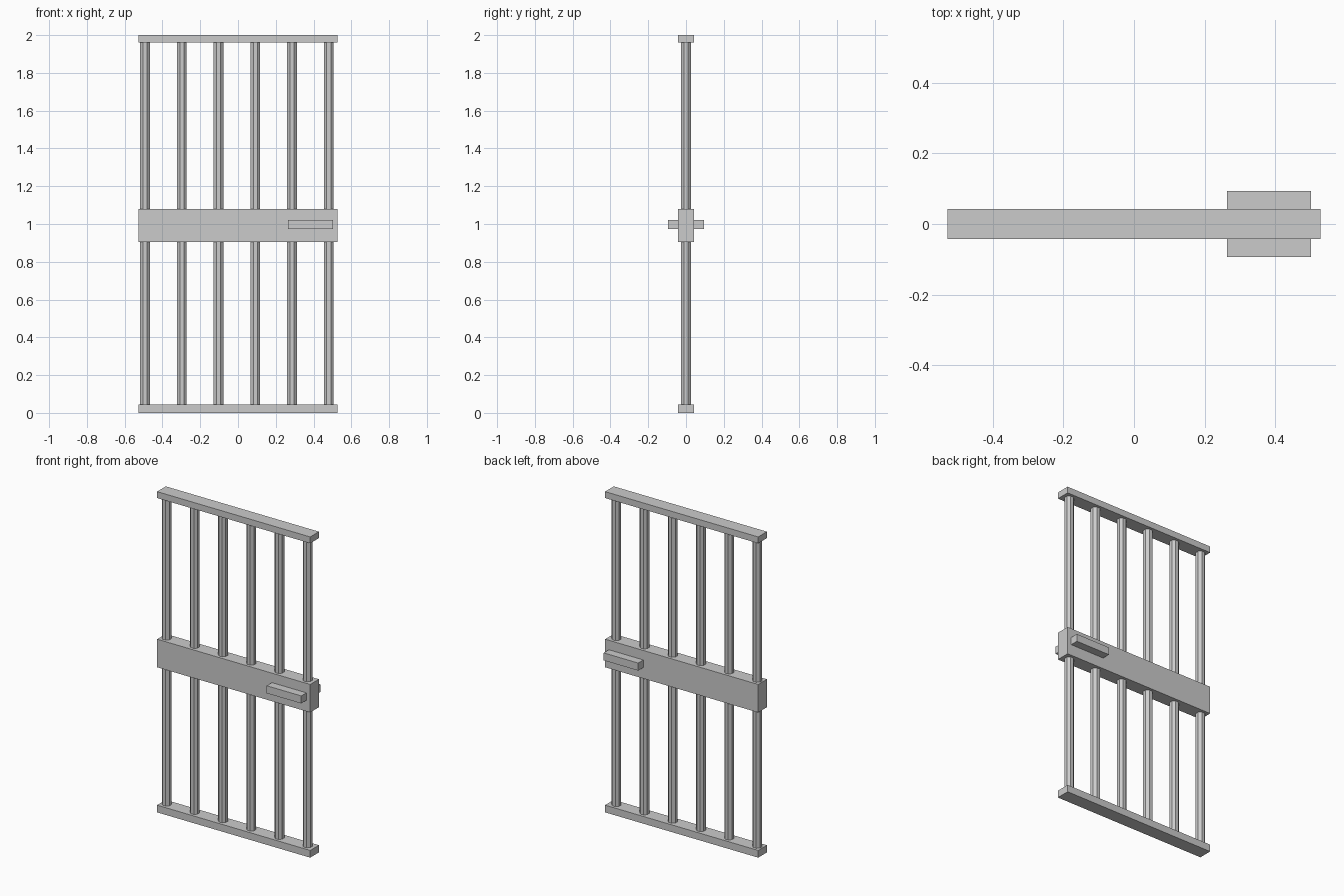
import bpy
import math

if "Cube" in bpy.data.objects:
    bpy.data.objects.remove(bpy.data.objects["Cube"])


def box(name, x0, x1, y0, y1, z0, z1):
    bpy.ops.mesh.primitive_cube_add(
        size=1, location=((x0 + x1) / 2, (y0 + y1) / 2, (z0 + z1) / 2))
    ob = bpy.context.object
    ob.name = name
    ob.scale = (x1 - x0, y1 - y0, z1 - z0)
    bpy.ops.object.transform_apply(location=False, rotation=False, scale=True)
    return ob


HALF_W, HALF_D = 0.528, 0.043

# Horizontal rails and lock band
box("bottom_rail", -HALF_W, HALF_W, -HALF_D, HALF_D, 0, 0.045)
box("top_rail", -HALF_W, HALF_W, -HALF_D, HALF_D, 1.96, 2.0)
box("lock_band", -HALF_W, HALF_W, -HALF_D, HALF_D, 0.905, 1.08)

# Six octagonal vertical bars, running through the lock band
for i in range(6):
    bpy.ops.mesh.primitive_cylinder_add(
        vertices=8, radius=0.028, depth=1.915, end_fill_type='NGON',
        location=(-0.492 + i * 0.1945, 0, 1.0025),
        rotation=(0, 0, math.radians(22.5)))
    bpy.context.object.name = f"bar_{i + 1}"

# Handles on both faces
for name, s in (("front_handle", -1), ("back_handle", 1)):
    y0, y1 = sorted((s * HALF_D, s * 0.094))
    box(name, 0.264, 0.502, y0, y1, 0.974, 1.021)
